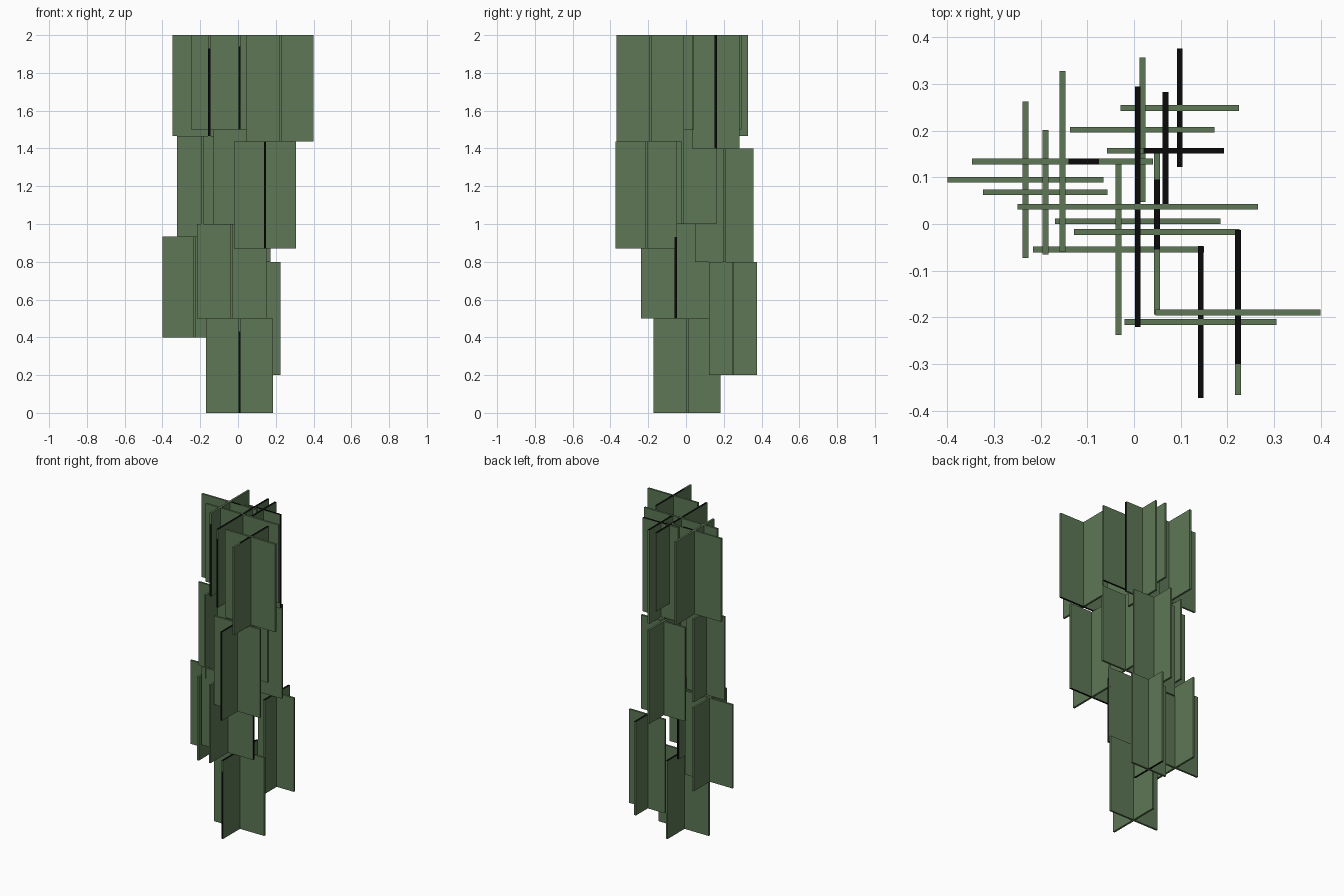
import bpy, bmesh
from mathutils import Vector

if "Cube" in bpy.data.objects:
    bpy.data.objects.remove(bpy.data.objects["Cube"])

T = 0.0125  # board thickness


def material(name, rgb):
    m = bpy.data.materials.new(name)
    m.diffuse_color = (*rgb, 1)
    m.use_nodes = True
    m.node_tree.nodes["Principled BSDF"].inputs["Base Color"].default_value = m.diffuse_color
    return m


GREEN = material("leaf green", (0.11, 0.185, 0.09))
BLACK = material("edge black", (0.003, 0.003, 0.003))

# Directions of the rim faces
DIRS = {"top": Vector((0, 0, 1)), "bottom": Vector((0, 0, -1)),
        "front": Vector((0, -1, 0)), "back": Vector((0, 1, 0)),
        "right": Vector((1, 0, 0)), "left": Vector((-1, 0, 0))}


def board(name, axis, cx, cy, width, z0, z1, dark):
    """Thin upright board; dark = [(rim face, low, high)] black stretches."""
    size = Vector((T, T, z1 - z0))
    size[axis] = width
    centre = Vector((cx, cy, (z0 + z1) / 2))
    bm = bmesh.new()
    bmesh.ops.create_cube(bm, size=1)
    for v in bm.verts:
        v.co = centre + Vector(a * b for a, b in zip(v.co, size))
    # cut the rim where its colour changes
    for rim, lo, hi in dark:
        k = axis if rim in ("top", "bottom") else 2
        no = Vector((0, 0, 0))
        no[k] = 1
        for p in (lo, hi):
            if abs(p - centre[k]) < size[k] / 2 - 0.003:
                bmesh.ops.bisect_plane(
                    bm, geom=bm.verts[:] + bm.edges[:] + bm.faces[:],
                    plane_co=no * p, plane_no=no)
    bm.normal_update()
    for f in bm.faces:
        c = f.calc_center_median()
        for rim, lo, hi in dark:
            k = axis if rim in ("top", "bottom") else 2
            if f.normal.dot(DIRS[rim]) > 0.9 and lo < c[k] < hi:
                f.material_index = 1
    me = bpy.data.meshes.new(name)
    bm.to_mesh(me)
    bm.free()
    me.materials.append(GREEN)
    me.materials.append(BLACK)
    bpy.context.collection.objects.link(bpy.data.objects.new(name, me))


# Crossed boards: name, centre x, y, width, z range, dark rims along x and along y
ALL = (-9, 9)
CROSSES = [
    # central stem
    ("stem_base", 0.008, 0.006, 0.355, 0, 0.5, [],
     [("front", 0, 0.43), ("top", *ALL)]),
    ("stem_lower", -0.033, -0.055, 0.367, 0.5, 1.0,
     [("right", 0.5, 0.93)], [("back", *ALL)]),
    ("stem_upper", 0.049, -0.017, 0.355, 1.0, 1.5, [],
     [("top", -0.055, 0.095)]),
    ("stem_top", 0.008, 0.037, 0.516, 1.5, 2.0, [("bottom", *ALL)],
     [("top", *ALL), ("front", 1.5, 1.94)]),
    # left branch
    ("left_branch_lower", -0.2325, 0.095, 0.335, 0.4, 0.935, [], []),
    ("left_branch_middle", -0.19, 0.068, 0.267, 0.935, 1.467, [], []),
    ("left_branch_top", -0.153, 0.134, 0.388, 1.467, 2.0,
     [("top", -0.14, -0.075)], [("front", 1.467, 1.93)]),
    # back branch
    ("back_branch_lower", 0.098, 0.249, 0.254, 0.2, 0.8, [],
     [("top", *ALL), ("bottom", *ALL)]),
    ("back_branch_middle", 0.018, 0.202, 0.31, 0.8, 1.4, [], []),
    ("back_branch_top", 0.0675, 0.157, 0.251, 1.4, 2.0,
     [("top", 0.02, 9), ("right", *ALL)], [("top", *ALL)]),
    # right branch
    ("right_branch_lower", 0.143, -0.21, 0.326, 0.87, 1.437,
     [("bottom", *ALL)], [("top", *ALL), ("front", *ALL)]),
    ("right_branch_top", 0.223, -0.19, 0.354, 1.437, 2.0,
     [("bottom", *ALL)], [("top", -0.3, 9)]),
]
for name, cx, cy, w, z0, z1, dark_x, dark_y in CROSSES:
    board(name + "_wide_board", 0, cx, cy, w, z0, z1, dark_x)
    board(name + "_deep_board", 1, cx, cy, w, z0, z1, dark_y)
